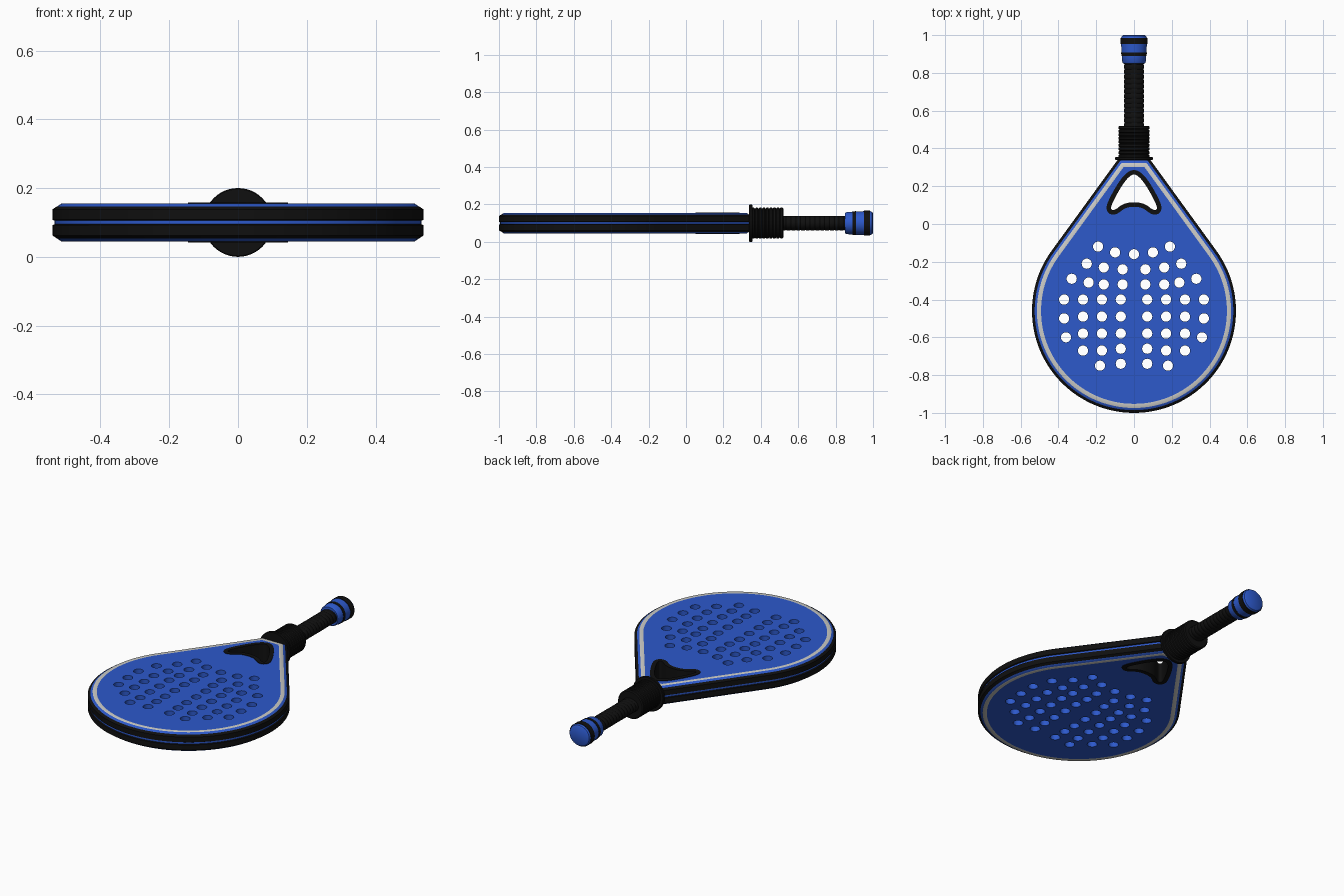
import bpy, bmesh
from math import sin, cos, pi, radians
from mathutils import Vector

if "Cube" in bpy.data.objects:
    bpy.data.objects.remove(bpy.data.objects["Cube"])

MID = 0.1  # height of the racket's middle plane
BLUE, BLACK, GREY = range(3)


def material(name, colour):
    mat = bpy.data.materials.new(name)
    mat.use_nodes = True
    mat.diffuse_color = (*colour, 1)
    bsdf = mat.node_tree.nodes["Principled BSDF"]
    bsdf.inputs["Base Color"].default_value = (*colour, 1)
    bsdf.inputs["Roughness"].default_value = 0.6
    return mat


MATS = [material("racket blue", (0.026, 0.1, 0.6)),
        material("grip black", (0.005, 0.005, 0.005)),
        material("stripe grey", (0.6, 0.6, 0.57))]


def loft(bm, rings, colours, caps=True):
    """Skin equal rings; colours holds one index per band, then the caps."""
    rows = [[bm.verts.new(p) for p in ring] for ring in rings]
    n = len(rows[0])
    pairs = list(zip(rows, rows[1:]))
    if not caps:
        pairs.append((rows[-1], rows[0]))
    for (a, b), colour in zip(pairs, colours):
        for i in range(n):
            j = (i + 1) % n
            bm.faces.new((a[i], a[j], b[j], b[i])).material_index = colour
    if caps:
        for row in (rows[0][::-1], rows[-1]):
            bm.faces.new(row).material_index = colours[-1]


def finish(name, bm):
    bmesh.ops.recalc_face_normals(bm, faces=bm.faces)
    mesh = bpy.data.meshes.new(name)
    bm.to_mesh(mesh)
    bm.free()
    for mat in MATS:
        mesh.materials.append(mat)
    obj = bpy.data.objects.new(name, mesh)
    bpy.context.collection.objects.link(obj)
    return obj


def activate(obj):
    bpy.ops.object.select_all(action="DESELECT")
    obj.select_set(True)
    bpy.context.view_layer.objects.active = obj


def smooth(obj):
    activate(obj)
    bpy.ops.object.shade_smooth_by_angle(angle=radians(35))


def lathe(name, profile, colours, wide=1, tall=1, sides=32):
    """Turn (y, radius) points about the handle axis."""
    rings = [[(r * wide * cos(2 * pi * i / sides), y, MID + r * tall * sin(2 * pi * i / sides))
              for i in range(sides)] for y, r in profile]
    bm = bmesh.new()
    loft(bm, rings, colours)
    smooth(finish(name, bm))


# Teardrop outline: a circular arc with tangent sides running to the throat
RADIUS, CENTRE, TOP, TILT = 0.54, -0.46, 0.35, radians(36)


def teardrop(inset, z):
    r, top, steps = RADIUS - inset, TOP - inset, 80
    x = (r - (top - CENTRE) * sin(TILT)) / cos(TILT)
    pts = [(x, top, z)]
    for i in range(steps + 1):
        a = TILT - (pi + 2 * TILT) * i / steps
        pts.append((r * cos(a), CENTRE + r * sin(a), z))
    return pts + [(-x, top, z)]


# Head section from the middle groove up to the flat face, then mirrored down
half = [(0.006, 0.005), (0, 0.008), (0, 0.038), (0.014, 0.047),
        (0.026, 0.055), (0.048, 0.055)]
bands = [BLACK, BLACK, BLACK, BLUE, GREY]
section = [(d, -h) for d, h in reversed(half)] + half
bm = bmesh.new()
loft(bm, [teardrop(d, MID + h) for d, h in section],
     bands[::-1] + [BLUE] + bands + [BLUE])
head = finish("racket_head", bm)


# Throat opening: a rounded triangle with an arched base
def throat(offset, z):
    right = [(0.03, 0.262), (0.13, 0.09), (0.11, 0.065), (0.05, 0.115)]
    ctrl = [Vector(p) for p in right + [(-x, y) for x, y in reversed(right)]]
    pts = []
    for i, b in enumerate(ctrl):
        a, c = (ctrl[i - 1] + b) / 2, (b + ctrl[(i + 1) % len(ctrl)]) / 2
        for k in range(8):
            t = k / 8
            p = a * (1 - t) ** 2 + b * 2 * t * (1 - t) + c * t * t
            tangent = ((b - a) * (1 - t) + (c - b) * t).normalized()
            pts.append((p.x - tangent.y * offset, p.y + tangent.x * offset, z))
    return pts


# Hole pattern: (x, y) in hundredths, mirrored across the middle
rows = [[(19, -12), (10, -15), (0, -16)],
        [(25, -21), (16, -23), (6, -24)],
        [(33, -29), (24, -31), (16, -32), (6, -32)],
        [(37, -40), (27, -40), (17, -40), (7, -40)],
        [(37, -50), (27, -49), (17, -49), (7, -49)],
        [(36, -60), (27, -58), (17, -58), (7, -58)],
        [(27, -67), (17, -67), (7, -66)],
        [(18, -75), (7, -74)]]


def disc(x, y, z, r=0.027, sides=20):
    return [(x + r * cos(2 * pi * i / sides), y + r * sin(2 * pi * i / sides), z)
            for i in range(sides)]


bm = bmesh.new()
LOW, HIGH = MID - 0.1, MID + 0.1
for row in rows:
    for x, y in row:
        for side in ((1, -1) if x else (1,)):
            spot = (side * x / 100, y / 100)
            loft(bm, [disc(*spot, LOW), disc(*spot, HIGH)], [BLUE, BLUE])
loft(bm, [throat(0.012, LOW), throat(0.012, HIGH)], [BLUE, BLUE])
cutter = finish("hole_cutter", bm)
cutter.hide_render = True

# Cut all openings and drop the cutter
cut = head.modifiers.new("openings", "BOOLEAN")
cut.operation = "DIFFERENCE"
cut.solver = "EXACT"
cut.object = cutter
activate(head)
bpy.ops.object.modifier_apply(modifier=cut.name)
bpy.data.objects.remove(cutter)
smooth(head)

# Black lining around the throat opening
bm = bmesh.new()
RISE = 0.058
loft(bm, [throat(0, MID - RISE), throat(0.024, MID - RISE),
          throat(0.024, MID + RISE), throat(0, MID + RISE)], [BLACK] * 4, caps=False)
smooth(finish("throat_lining", bm))

# Collar flange and ribbed sleeve
lathe("collar_flange", [(0.338, 0.097), (0.341, 0.1), (0.352, 0.1), (0.355, 0.097)],
      [BLACK] * 4, sides=48)


def ribs(start, end, count, r, depth):
    step = (end - start) / count
    pts = []
    for i in range(count):
        y = start + i * step
        pts += [(y, r - depth), (y + step * 0.25, r), (y + step * 0.75, r)]
    return pts + [(end, r - depth)]


sleeve = ribs(0.35, 0.52, 9, 0.083, 0.006)
lathe("ribbed_sleeve", sleeve, [BLACK] * len(sleeve))

# Flattened grip with wound tape
grip = ribs(0.51, 0.87, 14, 0.053, 0.003)
lathe("wrapped_grip", grip, [BLACK] * len(grip), tall=0.74)

# Banded end cap
lathe("end_cap",
      [(0.85, 0.057), (0.857, 0.062), (0.89, 0.065), (0.89, 0.067), (0.908, 0.068),
       (0.908, 0.066), (0.952, 0.068), (0.952, 0.071), (0.985, 0.071),
       (0.985, 0.068), (0.995, 0.064), (1.0, 0.056)],
      [BLUE, BLUE, BLACK, BLACK, BLACK, BLUE, BLACK, BLACK, BLACK, BLUE, BLUE, BLUE],
      tall=0.94)
